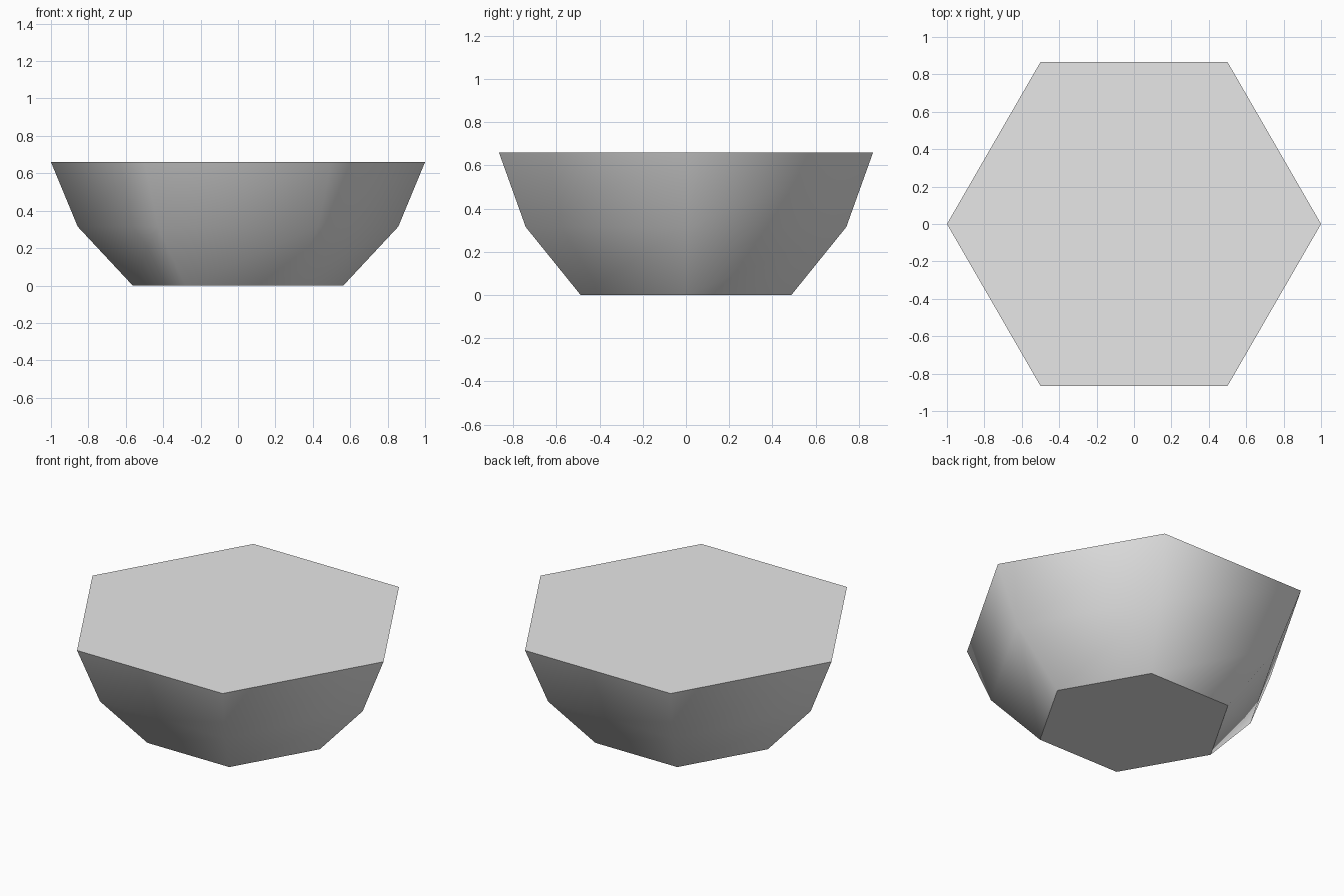
import bpy
import bmesh
from math import cos, sin, tau

cube = bpy.data.objects.get("Cube")
if cube:
    bpy.data.objects.remove(cube, do_unlink=True)

SIDES = 6
PROFILE = [(0.563, 0.0), (0.857, 0.315), (1.0, 0.66)]  # radius, height

# Light grey material
grey = bpy.data.materials.new("light_grey")
grey.use_nodes = True
colour = (0.8, 0.8, 0.8, 1.0)
grey.diffuse_color = colour
grey.node_tree.nodes["Principled BSDF"].inputs["Base Color"].default_value = colour

# Hexagonal body: one ring of corners per profile point
bm = bmesh.new()
rings = [[bm.verts.new((r * cos(tau * i / SIDES), r * sin(tau * i / SIDES), z))
          for i in range(SIDES)] for r, z in PROFILE]

# Smooth sloping walls
for low, high in zip(rings, rings[1:]):
    for i in range(SIDES):
        j = (i + 1) % SIDES
        bm.faces.new((low[i], low[j], high[j], high[i])).smooth = True

# Flat base and top, with crisp rims
for cap in (bm.faces.new(rings[0][::-1]), bm.faces.new(rings[-1])):
    cap.smooth = False
    for edge in cap.edges:
        edge.smooth = False

mesh = bpy.data.meshes.new("hexagonal_body")
bm.to_mesh(mesh)
bm.free()
mesh.materials.append(grey)
body = bpy.data.objects.new("hexagonal_body", mesh)
bpy.context.collection.objects.link(body)
